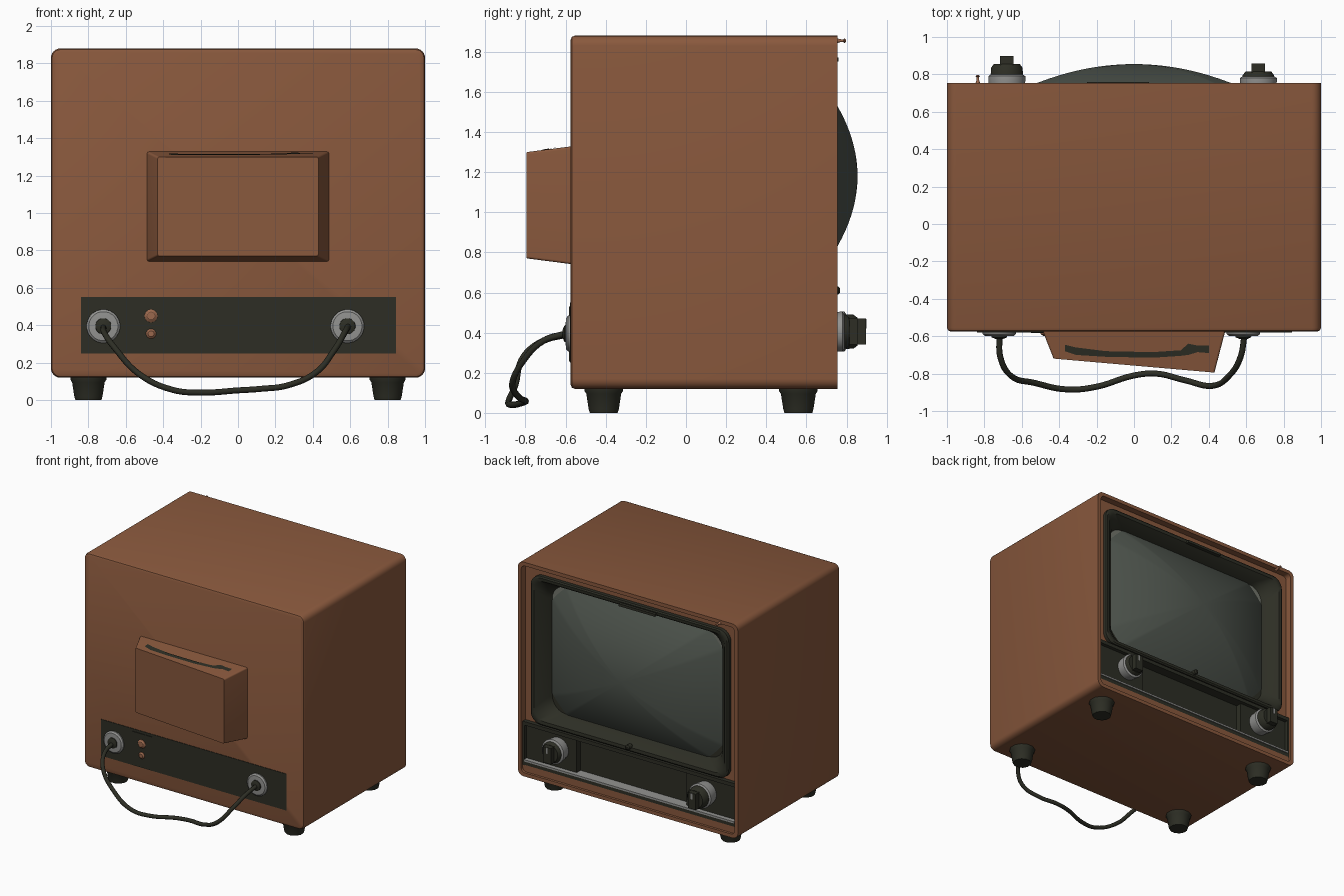
import bpy, bmesh, math
from mathutils import Matrix, Vector

if "Cube" in bpy.data.objects:
    bpy.data.objects.remove(bpy.data.objects["Cube"])


def material(name, rgb):
    m = bpy.data.materials.new(name)
    m.diffuse_color = (*rgb, 1)
    m.use_nodes = True
    m.node_tree.nodes["Principled BSDF"].inputs["Base Color"].default_value = m.diffuse_color
    return m


BROWN = material("brown_shell", (0.25, 0.098, 0.046))
COPPER = material("copper", (0.33, 0.14, 0.075))
DARK = material("dark_olive", (0.026, 0.027, 0.018))
GLASS = material("screen_glass", (0.075, 0.088, 0.073))
GREY = material("corner_grey", (0.17, 0.18, 0.15))
SILVER = material("silver", (0.29, 0.29, 0.28))


def finish(name, bm, mats, smooth=True):
    bmesh.ops.recalc_face_normals(bm, faces=bm.faces)
    me = bpy.data.meshes.new(name)
    bm.to_mesh(me)
    bm.free()
    ob = bpy.data.objects.new(name, me)
    bpy.context.collection.objects.link(ob)
    for m in mats:
        me.materials.append(m)
    if smooth:
        bpy.ops.object.select_all(action='DESELECT')
        bpy.context.view_layer.objects.active = ob
        ob.select_set(True)
        bpy.ops.object.shade_smooth_by_angle(angle=math.radians(35))
    return ob


def rrect(cz, hx, hz, r, y, n=6):
    """Rounded rectangle in the xz plane; y is a number or a function of x, z."""
    pts = []
    for q, (sx, sz) in enumerate([(1, 1), (-1, 1), (-1, -1), (1, -1)]):
        for i in range(n + 1):
            a = (q + i / n) * math.pi / 2
            x = sx * (hx - r) + r * math.cos(a)
            z = cz + sz * (hz - r) + r * math.sin(a)
            pts.append((x, y(x, z) if callable(y) else y, z))
    return pts


def loft(name, rings, mat, caps=(True, True)):
    bm = bmesh.new()
    vs = [[bm.verts.new(p) for p in ring] for ring in rings]
    n = len(vs[0])
    for a, b in zip(vs, vs[1:]):
        for i in range(n):
            j = (i + 1) % n
            bm.faces.new((a[i], a[j], b[j], b[i]))
    if caps[0]:
        bm.faces.new(vs[0])
    if caps[1]:
        bm.faces.new(vs[-1])
    return finish(name, bm, [mat])


def box(name, x0, x1, y0, y1, z0, z1, mat):
    bm = bmesh.new()
    bmesh.ops.create_cube(bm, size=1)
    for v in bm.verts:
        v.co = ((x0 + x1) / 2 + v.co.x * (x1 - x0),
                (y0 + y1) / 2 + v.co.y * (y1 - y0),
                (z0 + z1) / 2 + v.co.z * (z1 - z0))
    return finish(name, bm, [mat], False)


def lathe(name, centre, axis, profile, mat, n=24):
    """Turned part: profile of (radius, distance along axis)."""
    rot = Vector((0, 0, 1)).rotation_difference(Vector(axis)).to_matrix()
    c = Vector(centre)
    rings = [[c + rot @ Vector((r * math.cos((i + .5) * math.tau / n),
                                r * math.sin((i + .5) * math.tau / n), h))
              for i in range(n)] for r, h in profile]
    return loft(name, rings, mat)


# Cabinet shell with an open, recessed front
loft("cabinet", [rrect(1.0, 0.98, 0.86, 0.035, -0.575),
                 rrect(1.0, 0.994, 0.874, 0.045, -0.569),
                 rrect(1.0, 1.0, 0.88, 0.05, -0.555),
                 rrect(1.0, 1.0, 0.88, 0.05, 0.755),
                 rrect(1.0, 0.97, 0.85, 0.035, 0.755),
                 rrect(1.0, 0.97, 0.85, 0.035, 0.55)], BROWN)

# Front surround for the screen and strip beneath the controls
loft("front_surround", [rrect(1.2, 0.975, 0.655, 0.03, 0.70),
                        rrect(1.18, 0.89, 0.60, 0.08, 0.70)], BROWN, (False, False))
box("lower_front_strip", -0.975, 0.975, 0.56, 0.735, 0.14, 0.205, BROWN)

# Dark screen bezel, sloping inwards
CZ = 1.18
loft("screen_bezel", [rrect(CZ, 0.90, 0.61, 0.09, 0.68),
                      rrect(CZ, 0.90, 0.61, 0.09, 0.73),
                      rrect(CZ, 0.89, 0.60, 0.09, 0.738),
                      rrect(CZ, 0.865, 0.575, 0.09, 0.735),
                      rrect(CZ, 0.80, 0.535, 0.12, 0.67),
                      rrect(CZ, 0.77, 0.515, 0.12, 0.61)], DARK, (False, False))

# Corner backing: light above, dark below
for nm, z0, z1, m in (("upper_corner_backing", CZ, 1.72, GREY),
                      ("lower_corner_backing", 0.64, CZ, DARK)):
    box(nm, -0.8, 0.8, 0.615, 0.625, z0, z1, m)


# Bulging picture tube
def bulge(x, z):
    return 0.855 - 0.1 * (x / 0.6) ** 2 - 0.1 * ((z - CZ) / 0.49) ** 2


loft("picture_tube", [rrect(CZ, 0.80 * s, 0.54 * s, 0.15 * s, bulge)
                      for s in [1 - k / 14 for k in range(14)] + [0.02]],
     GLASS, (False, True))

# Control panel: recessed middle, raised end plates and rails
box("control_back", -0.97, 0.97, 0.56, 0.655, 0.20, 0.57, DARK)
for s, nm in ((1, "left"), (-1, "right")):
    x0, x1 = sorted((s * 0.5, s * 0.955))
    box("control_plate_" + nm, x0, x1, 0.64, 0.705, 0.25, 0.53, DARK)
    x0, x1 = sorted((s * 0.955, s * 0.97))
    box("control_end_" + nm, x0, x1, 0.64, 0.735, 0.20, 0.56, DARK)
box("control_top_rail", -0.97, 0.97, 0.64, 0.735, 0.53, 0.56, DARK)
box("control_bottom_rail", -0.97, 0.97, 0.64, 0.735, 0.205, 0.235, DARK)
box("silver_trim", -0.955, 0.955, 0.65, 0.742, 0.235, 0.25, SILVER)

# Control knobs: collar, body and grip
for nm, x, d in (("large_knob", -0.68, 0.0), ("small_knob", 0.665, 0.04)):
    c = (x, 0, 0.405)
    lathe(nm + "_collar", c, (0, 1, 0),
          [(0.09, 0.70), (0.1, 0.765), (0.1, 0.79 - d / 4), (0.085, 0.80 - d / 4)], SILVER)
    lathe(nm + "_body", c, (0, 1, 0),
          [(0.088, 0.78 - d), (0.085, 0.835 - d), (0.07, 0.855 - d)], DARK)
    box(nm + "_grip", x - 0.036, x + 0.036, 0.84 - d, 0.897 - d, 0.34, 0.47, DARK)
    box(nm + "_pointer", x - 0.008, x + 0.008, 0.89 - d, 0.899 - d, 0.42, 0.468, SILVER)

# Small fittings on the front
lathe("top_peg", (-0.835, 0, 1.855), (0, 1, 0),
      [(0.018, 0.74), (0.008, 0.765), (0.007, 0.785), (0.012, 0.79), (0.006, 0.797)], COPPER, 12)
box("top_name_plate", -0.25, 0.08, 0.69, 0.76, 1.752, 1.772, DARK)
lathe("lower_peg", (0, 0, 0.61), (0, 1, 0), [(0.02, 0.72), (0.02, 0.76), (0.01, 0.768)], DARK, 12)


# Rear tube housing with a slanted end
def housing_end(x, z=0):
    return -0.757 - 0.087 * x


loft("tube_housing", [rrect(1.035, 0.49, 0.295, 0.012, -0.56),
                      rrect(1.035, 0.487, 0.293, 0.012, -0.575),
                      rrect(1.035, 0.43, 0.265, 0.012, housing_end)], BROWN)

# Ragged vent slot on top of the housing
bm = bmesh.new()
rows = []
for x, ya, yb in [(-0.37, -0.68, -0.645), (-0.31, -0.70, -0.66), (-0.15, -0.71, -0.68),
                  (0.1, -0.715, -0.685), (0.25, -0.705, -0.675), (0.29, -0.70, -0.64),
                  (0.34, -0.685, -0.65), (0.40, -0.69, -0.65)]:
    rows.append([bm.verts.new((x, y, 1.332 - 0.028 * (y + 0.575) / (housing_end(x) + 0.575)))
                 for y in (ya, yb)])
for a, b in zip(rows, rows[1:]):
    bm.faces.new((a[0], b[0], b[1], a[1]))
finish("vent_slot", bm, [DARK], False)

# Rear connection panel
box("rear_panel", -0.84, 0.845, -0.579, -0.57, 0.25, 0.55, DARK)
box("rear_subpanel", -0.55, -0.37, -0.584, -0.576, 0.255, 0.53, DARK)
for i, (z, r) in enumerate(((0.45, 0.035), (0.355, 0.027))):
    lathe("rear_button_%d" % i, (-0.465, 0, z), (0, -1, 0),
          [(r, 0.57), (r, 0.588), (r * 0.6, 0.598)], COPPER, 12)
for nm, x in (("left", -0.72), ("right", 0.585)):
    lathe("socket_ring_" + nm, (x, 0, 0.395), (0, -1, 0),
          [(0.09, 0.57), (0.09, 0.588), (0.078, 0.598), (0.05, 0.60)], SILVER)
    lathe("socket_plug_" + nm, (x, 0, 0.395), (0, -1, 0),
          [(0.045, 0.59), (0.042, 0.606), (0.02, 0.615)], DARK, 16)

# Hanging cord between the sockets
path = [(-0.72, -0.6, 0.39), (-0.715, -0.71, 0.36), (-0.66, -0.81, 0.28), (-0.53, -0.85, 0.14),
        (-0.35, -0.885, 0.055), (-0.2, -0.87, 0.04), (0, -0.81, 0.052), (0.12, -0.8, 0.06),
        (0.27, -0.835, 0.08), (0.42, -0.865, 0.15), (0.51, -0.81, 0.26), (0.57, -0.71, 0.36),
        (0.59, -0.6, 0.395)]
cu = bpy.data.curves.new("cord", 'CURVE')
cu.dimensions = '3D'
cu.bevel_depth, cu.bevel_resolution, cu.resolution_u = 0.016, 2, 6
cu.use_fill_caps = True
sp = cu.splines.new('BEZIER')
sp.bezier_points.add(len(path) - 1)
for p, co in zip(sp.bezier_points, path):
    p.co = co
    p.handle_left_type = p.handle_right_type = 'AUTO'
cu.materials.append(DARK)
cord = bpy.data.objects.new("cord", cu)
bpy.context.collection.objects.link(cord)
bpy.ops.object.select_all(action='DESELECT')
bpy.context.view_layer.objects.active = cord
cord.select_set(True)
bpy.ops.object.convert(target='MESH')

# Four tapered rubber feet
for sx in (-1, 1):
    for y in (-0.41, 0.56):
        lathe("foot", (0.8 * sx, y, 0), (0, 0, 1),
              [(0.072, 0), (0.078, 0.02), (0.09, 0.095), (0.1, 0.11), (0.1, 0.13)], DARK, 12)
